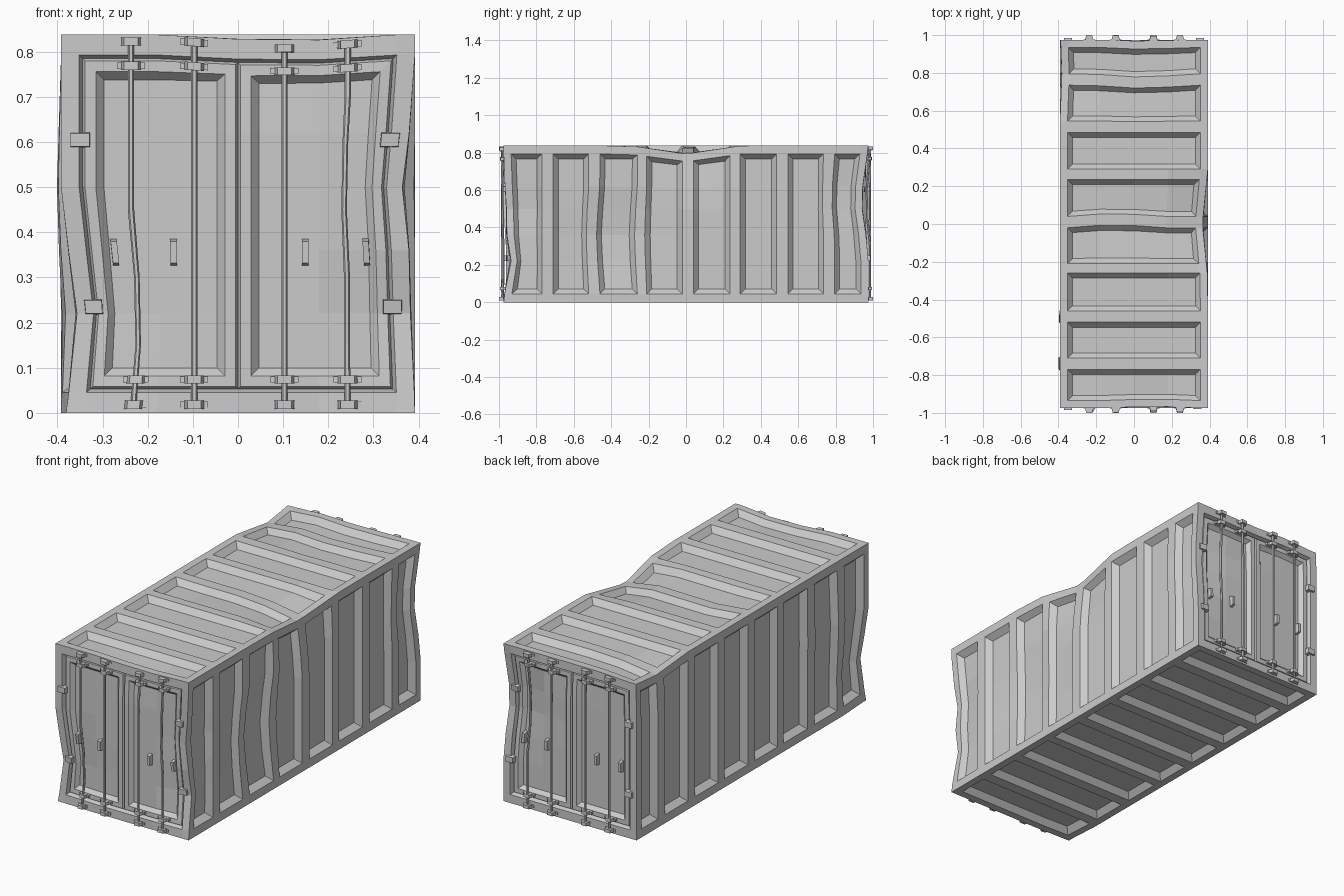
import bpy, bmesh
from mathutils import Vector
from math import pi, cos, sin

if "Cube" in bpy.data.objects:
    bpy.data.objects.remove(bpy.data.objects["Cube"])

W, L, H = 0.392, 0.975, 0.838      # half width, half length, height
PX, PZ0, PZ1 = 0.352, 0.045, 0.793  # panel limits shared by sides, roof and doors
STRIPS = [(-0.935, -0.77), (-0.71, -0.52), (-0.46, -0.26), (-0.21, -0.02),
          (0.04, 0.235), (0.29, 0.485), (0.545, 0.735), (0.795, 0.935)]

# Dents: centre, radius, push
DENTS = [((W, 0, H), 0.30, (-0.03, 0, -0.045)),
         ((-W, -0.65, 0.5), 0.25, (-0.012, 0, 0)),
         ((-W, -L, 0.2), 0.28, (0.038, 0.02, 0)),
         ((W, -L, 0.5), 0.22, (-0.028, 0.015, 0)),
         ((W, -L, 0.22), 0.20, (-0.01, 0.04, 0)),
         ((W, -0.38, 0.35), 0.30, (-0.03, -0.025, 0)),
         ((W, L, 0.55), 0.28, (-0.015, -0.04, 0)),
         ((-0.1, 0, H), 0.25, (0, 0.02, -0.015)),
         ((0.1, -L, H), 0.22, (0, 0.012, -0.018)),
         ((-W, 0.8, H), 0.25, (0.01, 0, -0.03)),
         ((0.05, 0.78, H), 0.28, (0, -0.02, -0.008))]


def dent(bm):
    for v in bm.verts:
        p, move = v.co.copy(), Vector()
        for c, r, d in DENTS:
            move += Vector(d) * max(0, 1 - (p - Vector(c)).length / r)
        v.co += move


def finish(bm, name):
    dent(bm)
    me = bpy.data.meshes.new(name)
    bm.to_mesh(me)
    bm.free()
    ob = bpy.data.objects.new(name, me)
    bpy.context.collection.objects.link(ob)
    return ob


def cut(bm, axis, value):
    no = Vector((0, 0, 0))
    no[axis] = 1
    bmesh.ops.bisect_plane(bm, geom=bm.verts[:] + bm.edges[:] + bm.faces[:],
                           plane_co=no * value, plane_no=no, dist=1e-5)


def inset(bm, faces, t, d):
    bm.normal_update()
    bmesh.ops.inset_individual(bm, faces=faces, thickness=t, depth=d,
                               use_even_offset=True)


# Container shell
bm = bmesh.new()
bmesh.ops.create_cube(bm, size=1)
for v in bm.verts:
    v.co = (v.co.x * 2 * W, v.co.y * 2 * L, (v.co.z + 0.5) * H)
for s in STRIPS:
    for y in s:
        cut(bm, 1, y)
for x in (-PX, PX):
    cut(bm, 0, x)
for z in (PZ0, PZ1):
    cut(bm, 2, z)

# Recessed panels on walls, roof and floor
panels, ends = [], []
for f in bm.faces:
    c = f.calc_center_median()
    in_strip = any(a < c.y < b for a, b in STRIPS)
    if in_strip and (abs(c.x) < 0.01 or (abs(c.x) > W - 0.01 and PZ0 < c.z < PZ1)):
        panels.append(f)
    elif abs(c.y) > L - 0.01 and abs(c.x) < 0.01 and PZ0 < c.z < PZ1:
        ends.append(f)
inset(bm, panels, 0.027, -0.03)

# Door openings and leaves at both ends
inset(bm, ends, 0.008, -0.022)
cut(bm, 0, 0)
leaves = [f for f in bm.faces if abs(abs(f.calc_center_median().y) - (L - 0.022)) < 0.003
          and f.calc_area() > 0.1 and abs(f.normal.y) > 0.9]
inset(bm, leaves, 0.005, 0.010)
inset(bm, leaves, 0.024, 0)
inset(bm, leaves, 0.018, -0.020)

# Extra cuts so the dents can bend the shell
for z in (0.22, 0.36, 0.5, 0.62):
    cut(bm, 2, z)
for x in (-0.18, 0.18):
    cut(bm, 0, x)
finish(bm, "container_shell")


def block(bm, end, x, z, sx, sz, y0, y1, tx=1.0, tz=1.0):
    """Box on an end wall whose outer face is scaled by tx, tz."""
    g = bmesh.ops.create_cube(bm, size=1)
    for v in g["verts"]:
        outer = v.co.y > 0
        kx, kz = (tx, tz) if outer else (1, 1)
        v.co = (x + v.co.x * sx * kx, end * (y1 if outer else y0), z + v.co.z * sz * kz)
    if end < 0:
        bmesh.ops.reverse_faces(bm, faces=list({f for v in g["verts"] for f in v.link_faces}))


def rod(bm, x, y, r, levels):
    rings = [[bm.verts.new((x + r * cos(i * pi / 3), y + r * sin(i * pi / 3), z))
              for i in range(6)] for z in levels]
    for a, b in zip(rings, rings[1:]):
        for i in range(6):
            j = (i + 1) % 6
            bm.faces.new((a[i], a[j], b[j], b[i]))
    bm.faces.new(rings[0][::-1])
    bm.faces.new(rings[-1])


for end, label in ((-1, "front"), (1, "back")):
    # Locking rods
    bm = bmesh.new()
    for x in (-0.237, -0.097, 0.103, 0.243):
        rod(bm, x, end * 0.984, 0.007, (0.012, 0.15, 0.3, 0.45, 0.6, 0.7, 0.828))
    finish(bm, label + "_locking_rods")

    # Rod brackets on frame and on leaves
    bm = bmesh.new()
    for x in (-0.237, -0.097, 0.103, 0.243):
        for z, base in ((0.018, 0.972), (0.074, 0.96), (0.769, 0.96), (0.823, 0.972)):
            block(bm, end, x, z, 0.062, 0.014, base, 0.978)
            block(bm, end, x, z, 0.044, 0.018, 0.976, 1.0 if base > 0.97 else 0.995, 0.7)
    finish(bm, label + "_rod_brackets")

    # Door handles
    bm = bmesh.new()
    for x in (-0.285, -0.143, 0.149, 0.291):
        block(bm, end, x, 0.356, 0.015, 0.06, 0.94, 0.968, 1, 0.8)
    finish(bm, label + "_handles")

    # Hinges
    bm = bmesh.new()
    for x in (-0.35, 0.35):
        for z in (0.235, 0.605):
            block(bm, end, x, z, 0.045, 0.034, 0.955, 0.986, 0.92, 0.85)
    finish(bm, label + "_hinges")
